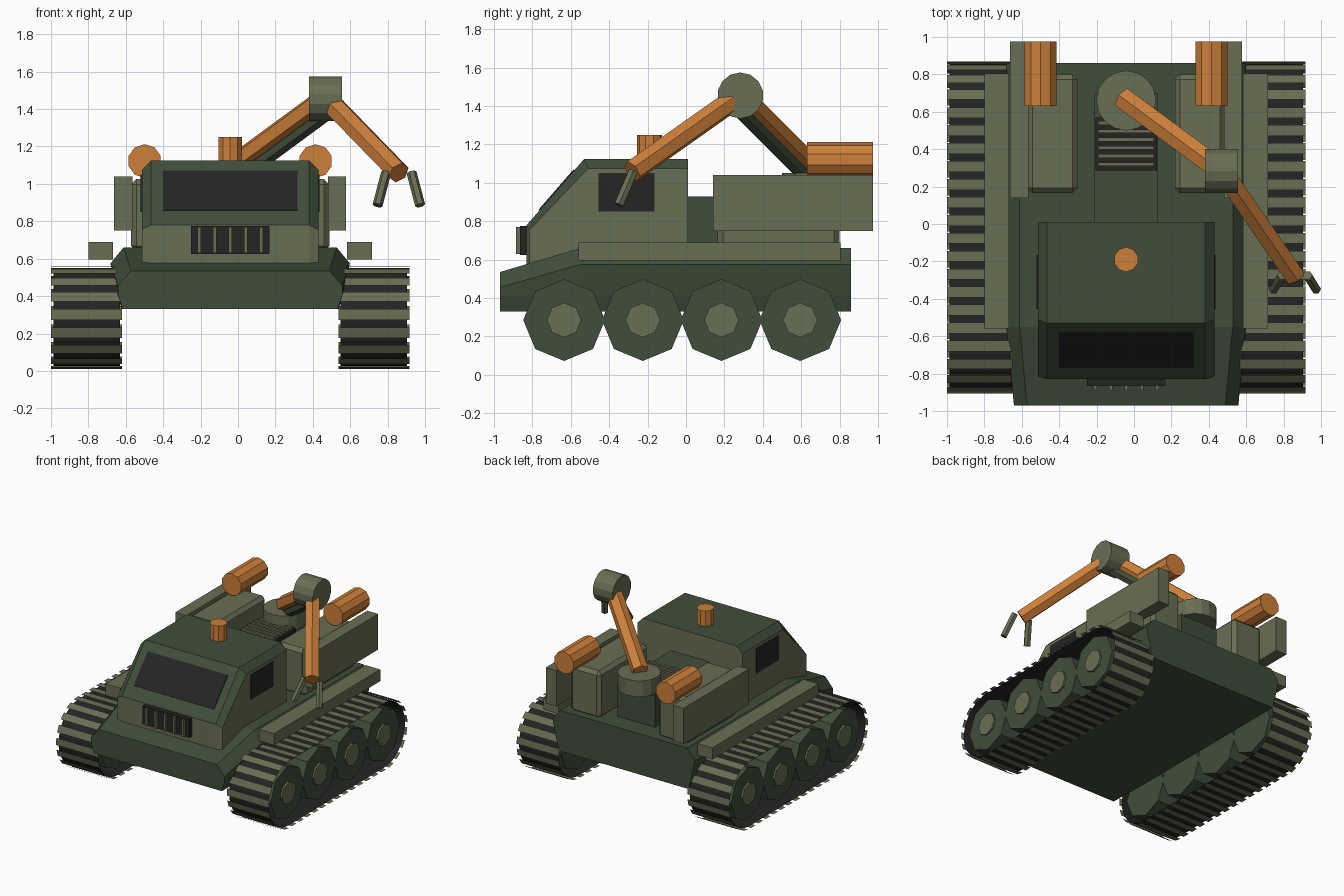
import bpy, bmesh, math
from mathutils import Vector

if "Cube" in bpy.data.objects:
    bpy.data.objects.remove(bpy.data.objects["Cube"])

CX = -0.042  # the vehicle's own centre line; the arm reaches out past it on +x


def material(name, rgb):
    m = bpy.data.materials.new(name)
    m.diffuse_color = (*rgb, 1)
    m.use_nodes = True
    m.node_tree.nodes["Principled BSDF"].inputs["Base Color"].default_value = m.diffuse_color
    return m


GREEN = material("dark green", (0.051, 0.076, 0.042))
OLIVE = material("olive", (0.141, 0.156, 0.087))
ORANGE = material("orange", (0.61, 0.216, 0.042))
BLACK = material("near black", (0.018, 0.018, 0.018))


def finish(name, bm, *mats, recalc=True):
    if recalc:
        bmesh.ops.recalc_face_normals(bm, faces=bm.faces)
    me = bpy.data.meshes.new(name)
    bm.to_mesh(me)
    bm.free()
    ob = bpy.data.objects.new(name, me)
    bpy.context.collection.objects.link(ob)
    for m in mats:
        me.materials.append(m)
    return ob


def box(name, x, y, z, mat, bevel=0):
    """Box from (min, max) pairs."""
    bm = bmesh.new()
    bmesh.ops.create_cube(bm, size=1)
    for v in bm.verts:
        v.co = [(a + b) / 2 + c * (b - a) for (a, b), c in zip((x, y, z), v.co)]
    if bevel:
        bmesh.ops.bevel(bm, geom=bm.edges[:], offset=bevel, segments=1, affect='EDGES')
    return finish(name, bm, mat)


def rod(name, a, b, r, sides, mat):
    """Prism with a regular section between two points."""
    a, b = Vector(a), Vector(b)
    bm = bmesh.new()
    bmesh.ops.create_cone(bm, cap_ends=True, segments=sides, radius1=r, radius2=r, depth=(b - a).length)
    rot = (b - a).to_track_quat('Z', 'Y')
    for v in bm.verts:
        v.co = rot @ v.co + (a + b) / 2
    return finish(name, bm, mat)


def loft(bm, rings):
    """Skin closed rings of equal length and cap both ends."""
    rings = [[bm.verts.new(p) for p in r] for r in rings]
    n = len(rings[0])
    for r, s in zip(rings, rings[1:]):
        for i in range(n):
            bm.faces.new((r[i], r[(i + 1) % n], s[(i + 1) % n], s[i]))
    bm.faces.new(rings[0])
    bm.faces.new(rings[-1])


def span(side, a, b):
    """x range a..b measured from the centre line, on one side."""
    return tuple(sorted((CX + side * a, CX + side * b)))


# hull: eight-sided section, sloped bow
def hull_ring(y, section):
    right = [(CX + w, y, z) for w, z in section]
    left = [(CX - w, y, z) for w, z in reversed(section)]
    return right + left


bm = bmesh.new()
full = [(0.58, 0.33), (0.605, 0.41), (0.64, 0.575), (0.57, 0.66)]
bow = [(0.575, 0.33), (0.60, 0.41), (0.60, 0.455), (0.53, 0.535)]
loft(bm, [hull_ring(-0.97, bow), hull_ring(-0.55, full), hull_ring(0.86, full)])
finish("hull", bm, GREEN)

# cabin: side profile with chamfered flanks; roof and windscreen slope are dark
outer = [(-0.83, 0.57), (-0.83, 0.78), (-0.53, 1.125), (0.01, 1.125), (0.01, 0.57)]
inner = [(-0.815, 0.57), (-0.815, 0.755), (-0.51, 1.075), (0.01, 1.075), (0.01, 0.57)]
bm = bmesh.new()
loft(bm, [[(CX + x, y, z) for y, z in prof] for x, prof in
          ((-0.4725, inner), (-0.4225, outer), (0.4225, outer), (0.4725, inner))])
cabin = finish("cabin", bm, OLIVE, GREEN)
for p in cabin.data.polygons:
    p.material_index = int(p.normal.z > 0.3)

# windscreen plate lying on the slope
bm = bmesh.new()
n = Vector((0, -0.345, 0.30)).normalized()
rings = []
for off in (-0.003, 0.006):
    rings.append([Vector((CX + sx * 0.36, -0.83 + t * 0.30, 0.78 + t * 0.345)) + n * off
                  for sx, t in ((-1, 0.225), (1, 0.225), (1, 0.83), (-1, 0.83))])
loft(bm, rings)
finish("windscreen", bm, BLACK)

# front grille and its upright bars
box("front_grille", (CX - 0.21, CX + 0.21), (-0.865, -0.82), (0.625, 0.775), BLACK)
for i in range(5):
    x = CX + (i - 2) * 0.083
    box("front_grille_bar", (x - 0.009, x + 0.009), (-0.887, -0.86), (0.63, 0.77), OLIVE)

# roof beacon
rod("beacon", (CX, -0.19, 1.12), (CX, -0.19, 1.25), 0.066, 10, ORANGE)

# engine deck with louvres, and the arm's turntable
box("engine_deck", (CX - 0.17, CX + 0.17), (0.0, 0.7), (0.65, 0.93), GREEN)
box("deck_grille", (CX - 0.165, CX + 0.165), (0.285, 0.57), (0.92, 0.955), BLACK)
for i in range(6):
    y = 0.32 + i * 0.044
    box("deck_louvre", (CX - 0.15, CX + 0.15), (y - 0.01, y + 0.01), (0.95, 0.972), OLIVE)
rod("turntable", (CX, 0.66, 0.92), (CX, 0.66, 1.05), 0.16, 16, OLIVE)

# track geometry
Y0, Y1, ZC = -0.635, 0.595, 0.285


def track_point(s, r):
    """Point and tangent at arc length s on the oval around the wheels."""
    flat, arc = Y1 - Y0, math.pi * 0.265
    s %= 2 * (flat + arc)
    if s < flat:
        return Vector((0, Y0 + s, ZC - r)), Vector((0, 1, 0))
    s -= flat
    if s < arc:
        a = s / 0.265 - math.pi / 2
        return (Vector((0, Y1 + r * math.cos(a), ZC + r * math.sin(a))),
                Vector((0, -math.sin(a), math.cos(a))))
    s -= arc
    if s < flat:
        return Vector((0, Y1 - s, ZC + r)), Vector((0, -1, 0))
    a = (s - flat) / 0.265 + math.pi / 2
    return (Vector((0, Y0 + r * math.cos(a), ZC + r * math.sin(a))),
            Vector((0, -math.sin(a), math.cos(a))))


LENGTH = 2 * (Y1 - Y0 + math.pi * 0.265)
PADS = 43

for side, tag in ((-1, "left"), (1, "right")):
    # thin track belt
    bm = bmesh.new()
    xs = span(side, 0.59, 0.945)
    loop = []
    for i in range(2 * PADS):
        p, _ = track_point(i * LENGTH / (2 * PADS), 0.26)
        loop.append([bm.verts.new((x, p.y, p.z)) for x in xs])
    for a, b in zip(loop, loop[1:] + loop[:1]):
        bm.faces.new((a[0], b[0], b[1], a[1]))
    finish(tag + "_track_belt", bm, BLACK, recalc=False)

    # thin track pads
    bm = bmesh.new()
    xs = span(side, 0.578, 0.958)
    for i in range(PADS):
        p, t = track_point((i + 0.5) * LENGTH / PADS, 0.273)
        a, b = p - t * 0.029, p + t * 0.029
        bm.faces.new([bm.verts.new((x, q.y, q.z)) for x, q in
                      ((xs[0], a), (xs[0], b), (xs[1], b), (xs[1], a))])
    finish(tag + "_track_pads", bm, OLIVE, recalc=False)

    # road wheels with hubs
    for i in range(4):
        y = Y0 + i * (Y1 - Y0) / 3
        rod(tag + "_wheel", (CX + side * 0.60, y, ZC), (CX + side * 0.93, y, ZC), 0.213, 8, GREEN)
        rod(tag + "_hub", (CX + side * 0.92, y, ZC), (CX + side * 0.945, y, ZC), 0.09, 8, OLIVE)

    # fender, side window, rear stowage and tank
    box(tag + "_fender", span(side, 0.625, 0.758), (-0.56, 0.805), (0.595, 0.69), OLIVE)
    box(tag + "_window", span(side, 0.47, 0.478), (-0.455, -0.165), (0.85, 1.05), BLACK)
    box(tag + "_pack", span(side, 0.26, 0.53), (0.165, 0.80), (0.64, 1.025), OLIVE, bevel=0.028)
    box(tag + "_side_locker", span(side, 0.522, 0.62), (0.14, 0.975), (0.75, 1.04), OLIVE)
    x = CX + side * 0.457
    rod(tag + "_tank", (x, 0.63, 1.122), (x, 0.975, 1.122), 0.09, 10, ORANGE)

# jointed arm with claw
base, elbow, wrist = Vector((CX, 0.66, 1.08)), Vector((0.468, 0.283, 1.455)), Vector((0.86, -0.28, 1.06))
rod("lower_boom", base - (elbow - base) * 0.03, elbow, 0.064, 6, ORANGE)
off = Vector((0.03, -0.022, -0.064))
rod("boom_piston", base + off, elbow + off, 0.038, 6, GREEN)
rod("elbow_joint", elbow - Vector((0.088, 0, 0)), elbow + Vector((0.088, 0, 0)), 0.12, 14, OLIVE)
rod("forearm", (0.51, 0.23, 1.42), wrist, 0.06, 6, ORANGE)
for s in (-1, 1):
    rod("claw_finger", (0.86 + s * 0.068, -0.275, 1.06), (0.86 + s * 0.114, -0.35, 0.885), 0.027, 6, OLIVE)
